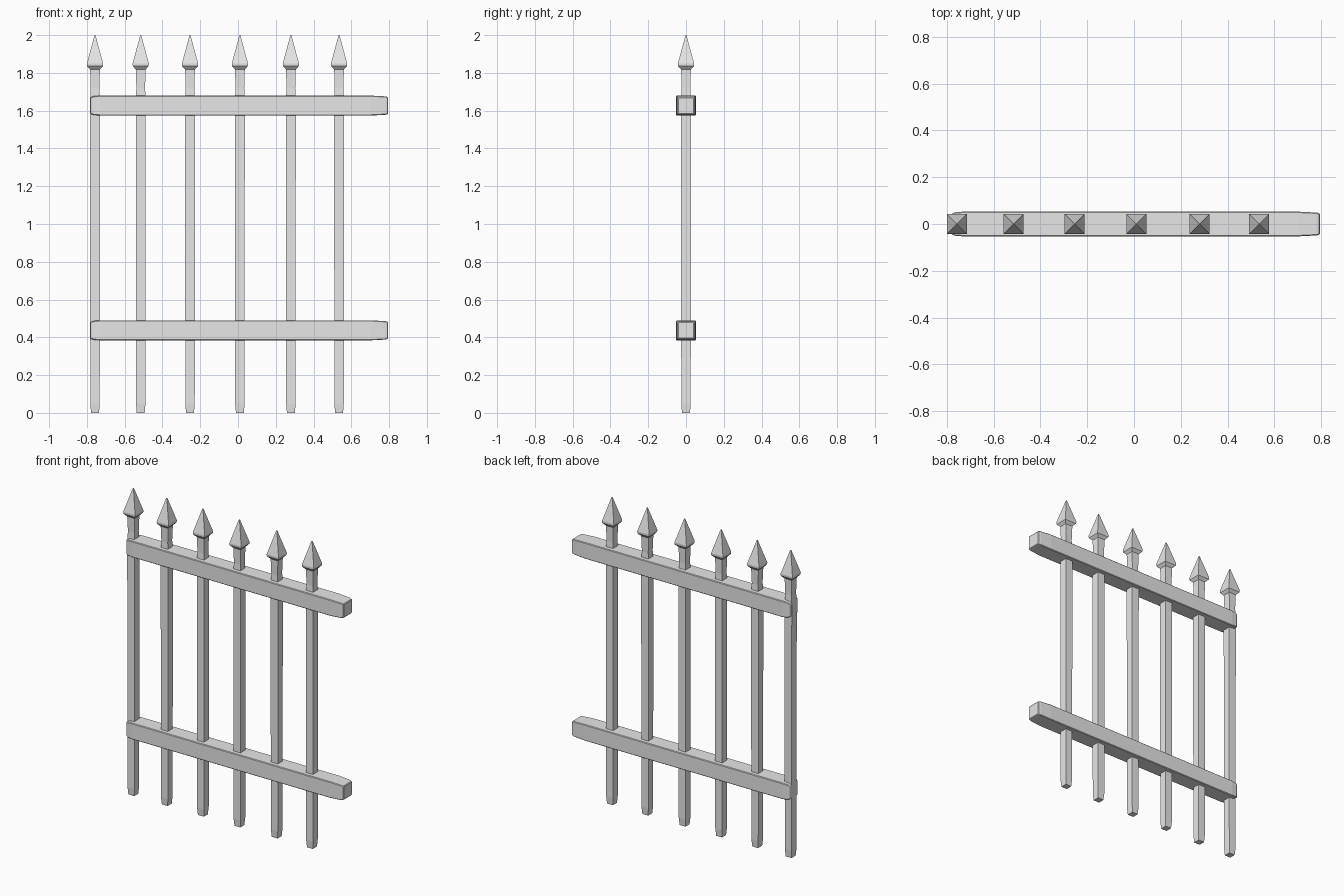
import bpy
import bmesh

if "Cube" in bpy.data.objects:
    bpy.data.objects.remove(bpy.data.objects["Cube"], do_unlink=True)

GREY = (0.8, 0.8, 0.8, 1.0)
metal = bpy.data.materials.new("grey_metal")
metal.use_nodes = True
metal.diffuse_color = GREY
metal.node_tree.nodes["Principled BSDF"].inputs["Base Color"].default_value = GREY


def loft(name, sections, location, along_x=False):
    """Skin square sections given as (distance along axis, half width)."""
    bm = bmesh.new()
    rings = []
    for d, h in sections:
        corners = [(-h, -h), (h, -h), (h, h), (-h, h)]
        rings.append([bm.verts.new((d, a, b) if along_x else (a, b, d))
                      for a, b in corners])
    for low, high in zip(rings, rings[1:]):
        for i in range(4):
            j = (i + 1) % 4
            bm.faces.new((low[i], low[j], high[j], high[i]))
    bm.faces.new(rings[0][::-1])
    bm.faces.new(rings[-1])
    bmesh.ops.recalc_face_normals(bm, faces=bm.faces)
    mesh = bpy.data.meshes.new(name)
    bm.to_mesh(mesh)
    bm.free()
    mesh.materials.append(metal)
    obj = bpy.data.objects.new(name, mesh)
    obj.location = location
    bpy.context.collection.objects.link(obj)
    return obj


# Upright bars: worn foot, straight shaft, narrowed neck and flared spear head
shaft = [(0, 0.021), (0.05, 0.025), (1.66, 0.026), (1.72, 0.023), (1.82, 0.026)]
spear_head = [(1.818, 0.026), (1.836, 0.042), (1.85, 0.043), (1.99, 0.005), (2.0, 0.002)]
for n, x in enumerate((-0.757, -0.515, -0.254, 0.01, 0.28, 0.535), 1):
    loft(f"bar_{n}", shaft, (x, 0, 0))
    loft(f"spear_head_{n}", spear_head, (x, 0, 0))

# Cross rails with tapered ends
rail = [(-0.78, 0.044), (-0.765, 0.050), (-0.73, 0.053),
        (0.70, 0.053), (0.78, 0.049), (0.795, 0.045)]
for name, z in (("lower_rail", 0.437), ("upper_rail", 1.627)):
    obj = loft(name, rail, (0, 0, z), along_x=True)
    bevel = obj.modifiers.new("softened_edges", "BEVEL")
    bevel.width = 0.004
    bevel.segments = 1
    bevel.limit_method = "ANGLE"
